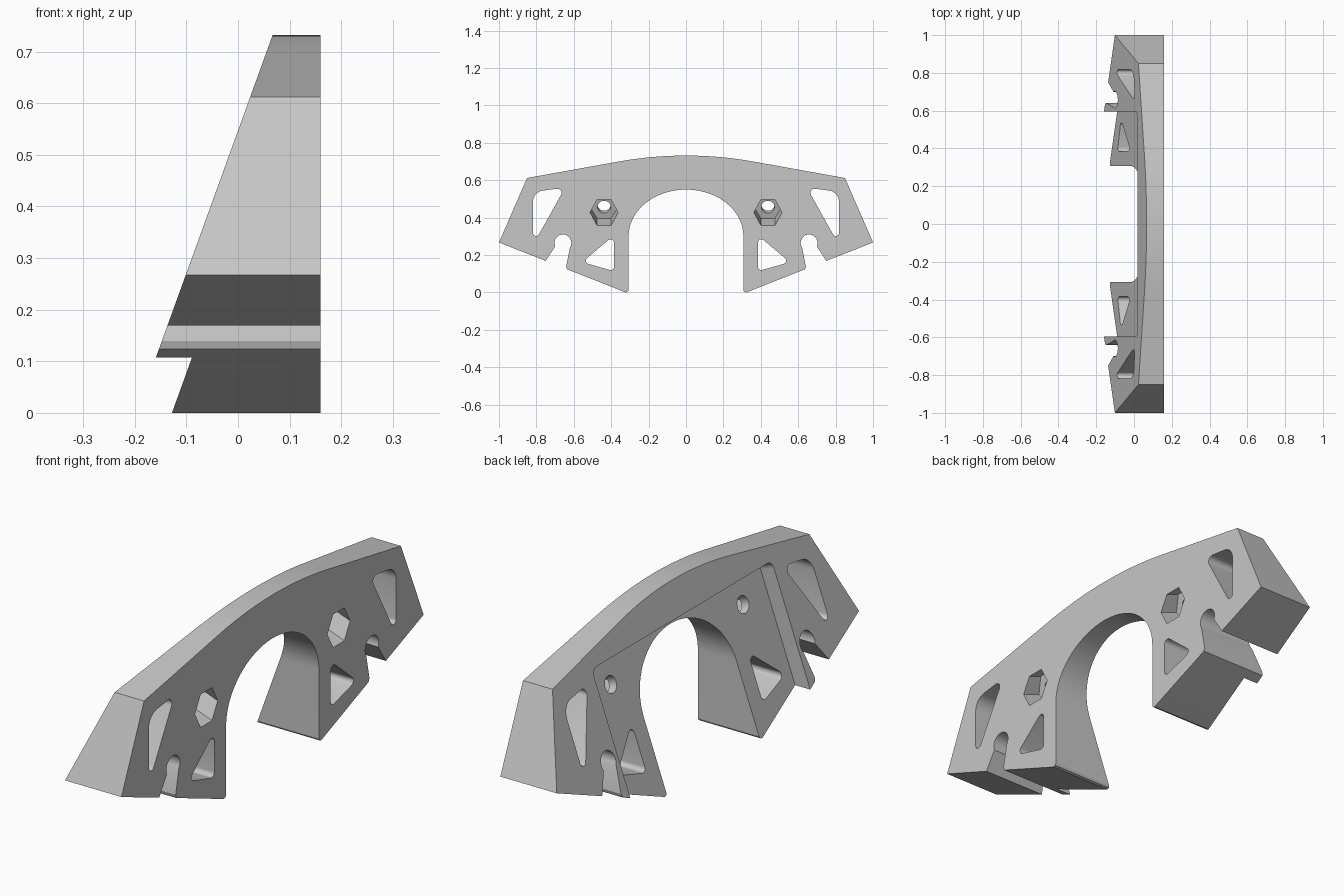
import bpy, bmesh
from math import sin, cos, pi, radians, atan2
from mathutils import Vector, Matrix

cube = bpy.data.objects.get("Cube")
if cube:
    bpy.data.objects.remove(cube, do_unlink=True)


def arc(cy, cz, ry, rz, start, end, n):
    """Points on an ellipse arc, angles in degrees."""
    steps = [radians(start + (end - start) * i / n) for i in range(n + 1)]
    return [(cy + ry * cos(t), cz + rz * sin(t)) for t in steps]


def rounded(corners, n=8):
    """Polygon from (y, z, radius) corners with filleted corners."""
    out = []
    for i, (y, z, r) in enumerate(corners):
        p = Vector((y, z))
        a = (Vector(corners[i - 1][:2]) - p).normalized()
        b = (Vector(corners[(i + 1) % len(corners)][:2]) - p).normalized()
        if r == 0:
            out.append(tuple(p))
            continue
        half = a.angle(b) / 2
        centre = p + (a + b).normalized() * (r / sin(half))
        start = p + a * (r * cos(half) / sin(half)) - centre
        end = p + b * (r * cos(half) / sin(half)) - centre
        t0, t1 = atan2(start.y, start.x), atan2(end.y, end.x)
        sweep = (t1 - t0 + pi) % (2 * pi) - pi
        for k in range(n + 1):
            t = t0 + sweep * k / n
            out.append((centre.x + r * cos(t), centre.y + r * sin(t)))
    return out


def prism(name, points, w0, w1, frame=Matrix.Identity(4)):
    """Extrude a y-z outline along the frame's x axis."""
    bm = bmesh.new()
    face = bm.faces.new([bm.verts.new((w0, y, z)) for y, z in points])
    made = bmesh.ops.extrude_face_region(bm, geom=[face])["geom"]
    moved = [v for v in made if isinstance(v, bmesh.types.BMVert)]
    bmesh.ops.translate(bm, verts=moved, vec=(w1 - w0, 0, 0))
    bm.transform(frame)
    bmesh.ops.recalc_face_normals(bm, faces=bm.faces)
    mesh = bpy.data.meshes.new(name)
    bm.to_mesh(mesh)
    bm.free()
    obj = bpy.data.objects.new(name, mesh)
    bpy.context.collection.objects.link(obj)
    return obj


def cut(body, cutter):
    mod = body.modifiers.new("cut", "BOOLEAN")
    mod.operation = "DIFFERENCE"
    mod.solver = "EXACT"
    mod.object = cutter
    bpy.context.view_layer.objects.active = body
    bpy.ops.object.modifier_apply(modifier=mod.name)
    bpy.data.objects.remove(cutter, do_unlink=True)


# Arched outline: crowned top, sloped ends, keyhole slots, central arch
crown = [(0.36 * i / 10, 0.732 - 0.032 * (i / 10) ** 2) for i in range(11)]
half = crown + [(0.85, 0.612), (1.0, 0.267), (0.75, 0.169)]
half += arc(0.658, 0.265, 0.045, 0.045, -24, 214, 20)
half += [(0.641, 0.139), (0.636, 0.124), (0.33, 0.003), (0.322, 0),
         (0.312, 0.003), (0.307, 0.012)]
half += arc(0, 0.3, 0.307, 0.25, 0, 90, 28)[:-1] + [(0, 0.55)]
outline = half + [(-y, z) for y, z in reversed(half[1:-1])]
body = prism("arched_bracket", outline, -0.4, 0.16)

# Tilted frame lying on the recessed back plane, x pointing inward
slope = Vector((0.362, 0, 1)).normalized()
inward = Vector((slope.z, 0, -slope.x))
frame = Matrix((inward, (0, 1, 0), slope)).transposed().to_4x4()
frame.translation = (-0.128, 0, 0)

# Sloping back face, then the wide shallow recess in it
slab = [(-2, -2), (2, -2), (2, 2), (-2, 2)]
cut(body, prism("back_cutter", slab, -2, -0.0658, frame))
recess = rounded([(-0.595, -0.5, 0), (0.595, -0.5, 0),
                  (0.595, 0.614, 0.03), (-0.595, 0.614, 0.03)])
cut(body, prism("recess_cutter", recess, -0.6, 0, frame))

# Lightening holes and tilted bolt holes with hexagonal nut pockets
upper = [(0.818, 0.253, 0.017), (0.818, 0.538, 0.06), (0.647, 0.56, 0.022)]
lower = [(0.555, 0.162, 0.018), (0.385, 0.114, 0.018), (0.385, 0.305, 0.018)]
for side in (-1, 1):
    for hole in (upper, lower):
        shape = rounded([(side * y, z, r) for y, z, r in hole])
        cut(body, prism("hole_cutter", shape, -0.6, 0.6))
    nut = arc(side * 0.438, 0.5, 0.075, 0.075, 0, 300, 5)
    cut(body, prism("nut_cutter", nut, 0.0376, 0.6, frame))
    bolt = arc(side * 0.438, 0.5, 0.035, 0.035, 0, 348.75, 31)
    cut(body, prism("bolt_cutter", bolt, -0.05, 0.1, frame))

# Single grey finish
grey = bpy.data.materials.new("light_grey")
grey.use_nodes = True
colour = (0.57, 0.57, 0.57, 1)
grey.diffuse_color = colour
grey.node_tree.nodes["Principled BSDF"].inputs["Base Color"].default_value = colour
body.data.materials.clear()
body.data.materials.append(grey)

bpy.ops.object.select_all(action="DESELECT")
body.select_set(True)
bpy.context.view_layer.objects.active = body
bpy.ops.object.shade_smooth_by_angle(angle=radians(25))
